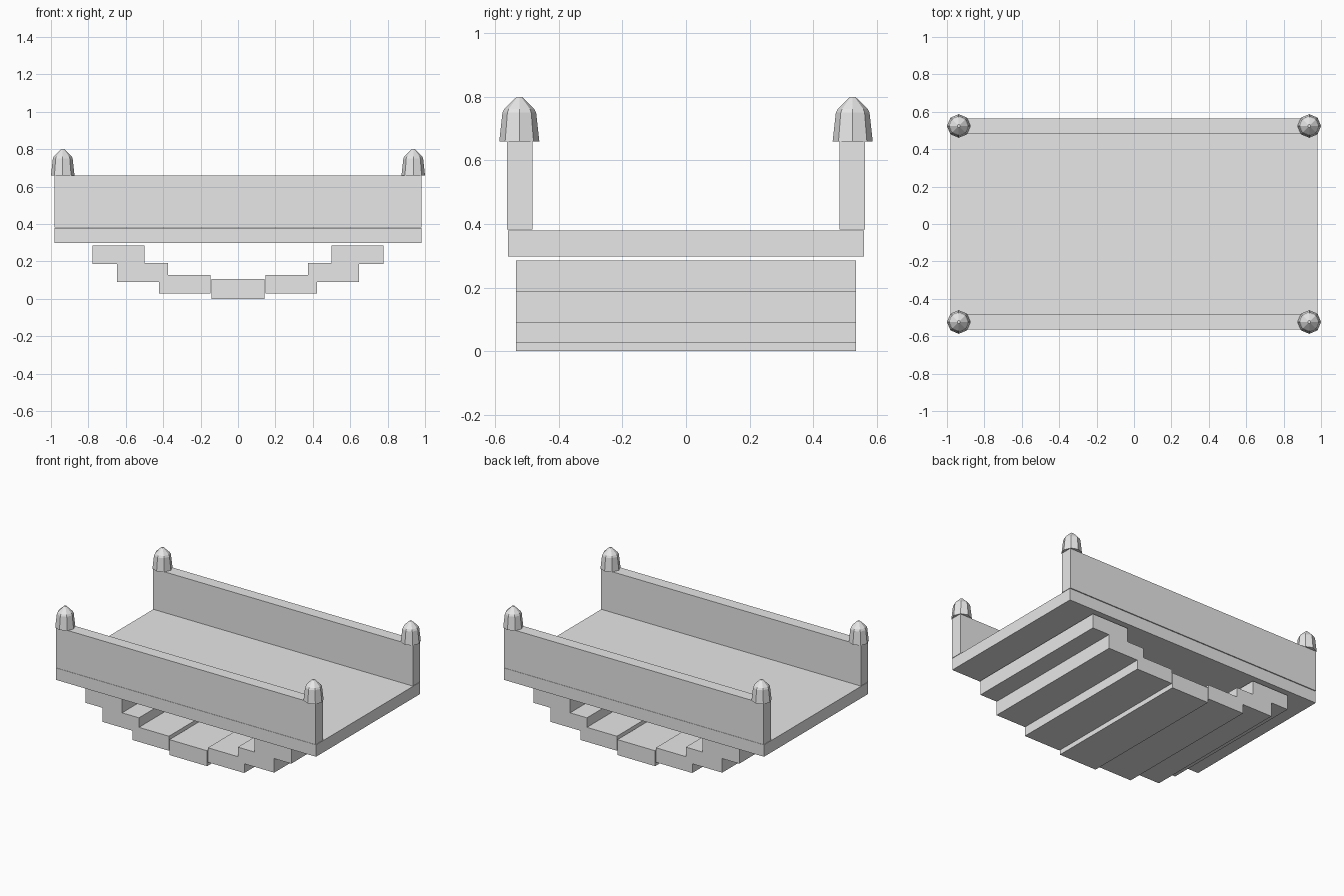
import bpy
import bmesh
from math import cos, sin, tau

cube = bpy.data.objects.get("Cube")
if cube:
    bpy.data.objects.remove(cube, do_unlink=True)

stone = bpy.data.materials.new("pale_stone")
stone.use_nodes = True
colour = (0.8, 0.8, 0.8, 1)
stone.diffuse_color = colour
stone.node_tree.nodes["Principled BSDF"].inputs["Base Color"].default_value = colour


def finish(name, bm):
    bmesh.ops.recalc_face_normals(bm, faces=bm.faces)
    mesh = bpy.data.meshes.new(name)
    bm.to_mesh(mesh)
    bm.free()
    mesh.materials.append(stone)
    obj = bpy.data.objects.new(name, mesh)
    bpy.context.collection.objects.link(obj)
    return obj


def extrude_profile(name, points, y0, y1):
    """Prism from an x-z outline running from y0 to y1."""
    bm = bmesh.new()
    face = bm.faces.new([bm.verts.new((x, y0, z)) for x, z in points])
    extruded = bmesh.ops.extrude_face_region(bm, geom=[face])["geom"]
    verts = [v for v in extruded if isinstance(v, bmesh.types.BMVert)]
    bmesh.ops.translate(bm, verts=verts, vec=(0, y1 - y0, 0))
    return finish(name, bm)


def block(name, half_x, y0, y1, z0, z1):
    outline = [(-half_x, z0), (half_x, z0), (half_x, z1), (-half_x, z1)]
    return extrude_profile(name, outline, y0, y1)


def finial(name, cx, cy):
    """Tapered eight-sided post cap with a pointed top."""
    bm = bmesh.new()
    rings = []
    for r, z in [(0.063, 0.66), (0.053, 0.75), (0.047, 0.762), (0.008, 0.8)]:
        rings.append([bm.verts.new((cx + r * cos(tau * i / 8), cy + r * sin(tau * i / 8), z))
                      for i in range(8)])
    for low, high in zip(rings, rings[1:]):
        for i in range(8):
            j = (i + 1) % 8
            bm.faces.new((low[i], low[j], high[j], high[i]))
    bm.faces.new(rings[0])
    bm.faces.new(rings[-1])
    return finish(name, bm)


# Deck
block("deck", 0.981, -0.56, 0.56, 0.298, 0.379)

# Parapet walls and their corner finials
for end, s in (("front", -1), ("back", 1)):
    y0, y1 = sorted((s * 0.483, s * 0.563))
    block(end + "_parapet", 0.981, y0, y1, 0.382, 0.66)
    for side, t in (("right", -1), ("left", 1)):
        finial(f"{end}_{side}_finial", t * 0.937, s * 0.524)

# Stepped arch under the deck: a keystone slab and a mirrored stair on each side
block("keystone", 0.142, -0.535, 0.535, 0, 0.105)
stair = [(0.147, 0.028), (0.422, 0.028), (0.422, 0.091), (0.648, 0.091),
         (0.648, 0.187), (0.777, 0.187), (0.777, 0.286), (0.5, 0.286),
         (0.5, 0.192), (0.373, 0.192), (0.373, 0.127), (0.147, 0.127)]
for side, t in (("right", -1), ("left", 1)):
    extrude_profile(side + "_arch_steps", [(t * x, z) for x, z in stair], -0.535, 0.535)
